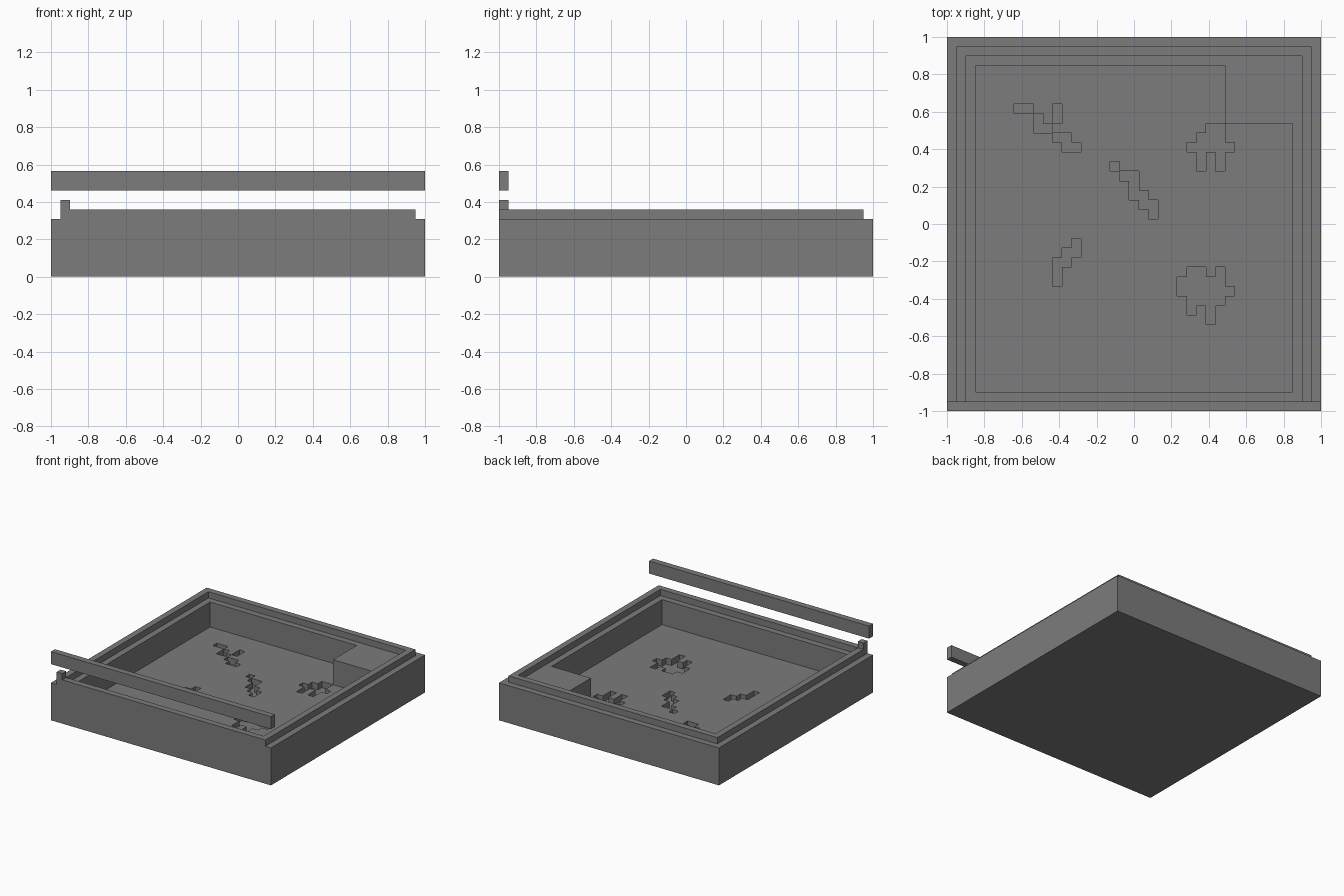
import bpy
import bmesh
from mathutils import Vector

U = 2 / 39          # one block of the grid
N = 39

cube = bpy.data.objects.get("Cube")
if cube:
    bpy.data.objects.remove(cube, do_unlink=True)

grey = bpy.data.materials.new("stone grey")
grey.use_nodes = True
grey.diffuse_color = (0.2, 0.2, 0.2, 1)
grey.node_tree.nodes["Principled BSDF"].inputs["Base Color"].default_value = (0.2, 0.2, 0.2, 1)


def box(name, x, y, z):
    """Box spanning (low, high) grid lines on each axis."""
    bm = bmesh.new()
    bmesh.ops.create_cube(bm, size=1)
    low = Vector((x[0], y[0], z[0]))
    high = Vector((x[1], y[1], z[1]))
    for v in bm.verts:
        p = [(l if c < 0 else h) for c, l, h in zip(v.co, low, high)]
        v.co = Vector((p[0] - N / 2, p[1] - N / 2, p[2])) * U
    mesh = bpy.data.meshes.new(name)
    bm.to_mesh(mesh)
    bm.free()
    mesh.materials.append(grey)
    obj = bpy.data.objects.new(name, mesh)
    bpy.context.collection.objects.link(obj)
    return obj


def combine(target, x, y, z, operation="DIFFERENCE"):
    """Cut a box out of the target, or join one on."""
    tool = box("cutter", x, y, z)
    tool.hide_render = True
    mod = target.modifiers.new("combine", "BOOLEAN")
    mod.operation = operation
    mod.solver = "EXACT"
    mod.object = tool
    bpy.context.view_layer.objects.active = target
    bpy.ops.object.modifier_apply(modifier=mod.name)
    bpy.data.objects.remove(tool, do_unlink=True)


tray = box("tray", (0, N), (0, N), (0, 7))

# Step outside the rim on the left, right and back
above = (6, 10)
combine(tray, (-1, 1), (-1, N + 1), above)
combine(tray, (N - 1, N + 1), (-1, N + 1), above)
combine(tray, (-1, N + 1), (N - 1, N + 1), above)

# Ledge inside the rim, then the cavity around the raised corner
combine(tray, (2, N - 2), (1, N - 2), above)
combine(tray, (3, 29), (2, 36), (2, 10))
combine(tray, (28, 36), (2, 30), (2, 10))

# Floor pits: left column, top row, then rows from back to front
PITS = {
    "back_left": (7, 31, ["##..#", "..#.#", "..##.", "....##", ".....##"]),
    "back_right": (25, 29, ["..##", ".###", "#####", ".#.#", ".#.#"]),
    "middle": (17, 25, ["#", ".##", "..#", "..##", "...##", "....#"]),
    "front_left": (11, 17, ["..#", ".##", "##", "#", "#"]),
    "front_right": (24, 14, [".##.#", "#####", "######", ".####", ".#.#", "...#"]),
}
for left, top, rows in PITS.values():
    for r, row in enumerate(rows):
        start = None
        for c, mark in enumerate(row + "."):
            if mark == "#" and start is None:
                start = c
            elif mark == "." and start is not None:
                combine(tray, (left + start, left + c), (top - r, top - r + 1), (1, 3))
                start = None

# Small post at the front corner, and the floating bar above the front edge
combine(tray, (1, 2), (0, 1), (6, 8), "UNION")
box("front_bar", (0, N), (0, 1), (9, 11))
